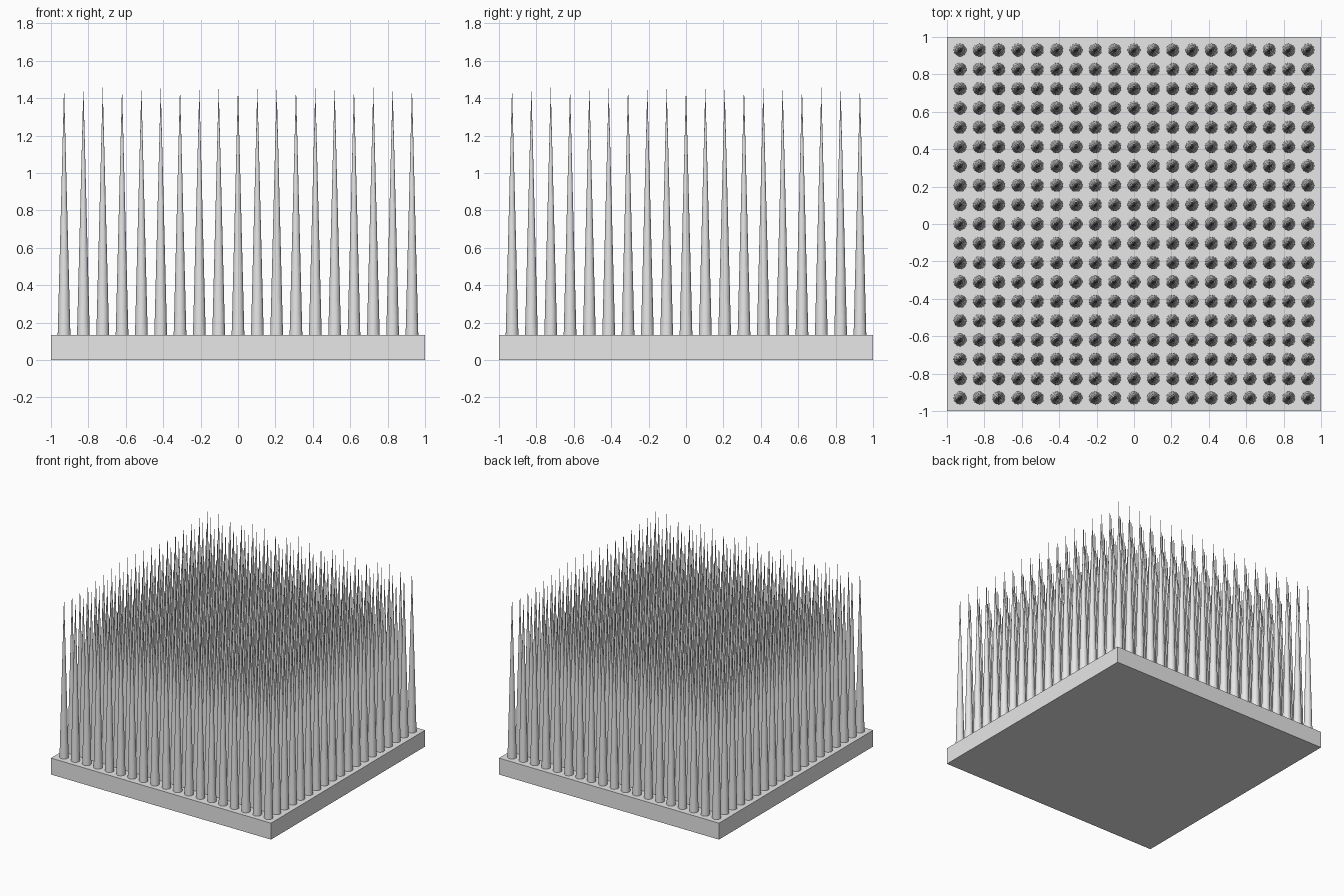
import bpy
import bmesh
from mathutils import Matrix

cube = bpy.data.objects.get("Cube")
if cube:
    bpy.data.objects.remove(cube, do_unlink=True)

BASE_TOP = 0.135
TIP = 1.465
COUNT = 19
EDGE = 0.93
RADIUS = 0.034
SIDES = 32

grey = bpy.data.materials.new("light grey")
grey.use_nodes = True
grey.diffuse_color = (0.8, 0.8, 0.8, 1)
grey.node_tree.nodes["Principled BSDF"].inputs["Base Color"].default_value = (0.8, 0.8, 0.8, 1)


def add_object(name, bm):
    mesh = bpy.data.meshes.new(name)
    bm.to_mesh(mesh)
    bm.free()
    mesh.materials.append(grey)
    obj = bpy.data.objects.new(name, mesh)
    bpy.context.collection.objects.link(obj)
    return obj


# Square base slab
bm = bmesh.new()
bmesh.ops.create_cube(bm, size=1, matrix=Matrix.Translation((0, 0, BASE_TOP / 2))
                      @ Matrix.Diagonal((2, 2, BASE_TOP, 1)))
add_object("base_plate", bm)

# Square grid of slender spikes, open underneath where they meet the slab
bm = bmesh.new()
step = 2 * EDGE / (COUNT - 1)
height = TIP - BASE_TOP
for row in range(COUNT):
    for col in range(COUNT):
        spot = (col * step - EDGE, row * step - EDGE, BASE_TOP + height / 2)
        bmesh.ops.create_cone(bm, cap_ends=False, segments=SIDES, radius1=RADIUS,
                              radius2=0, depth=height, matrix=Matrix.Translation(spot))
bmesh.ops.remove_doubles(bm, verts=bm.verts, dist=0.0001)
bmesh.ops.recalc_face_normals(bm, faces=bm.faces)
add_object("spikes", bm)
